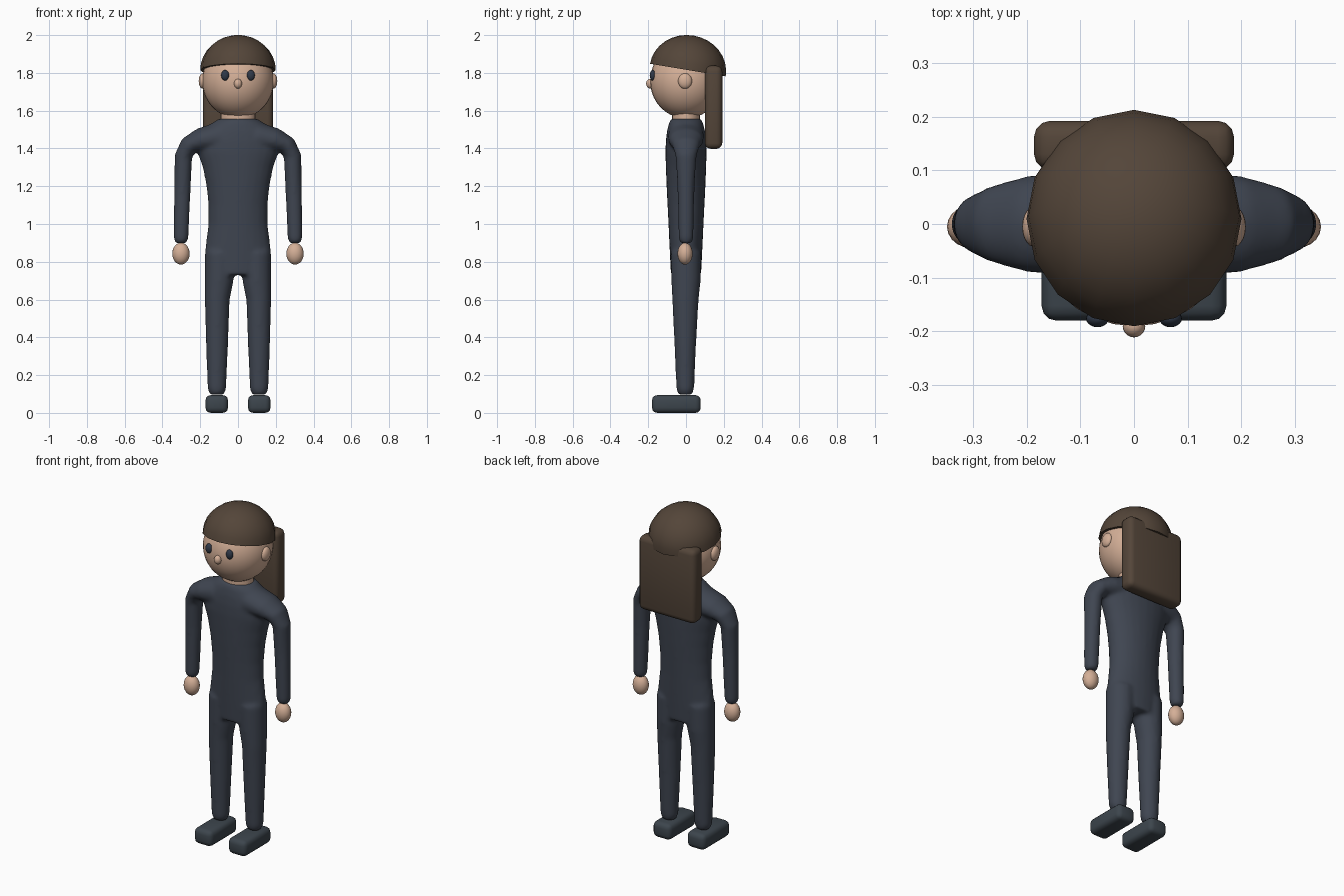
import bpy, bmesh, math
from mathutils import Vector, Matrix

if "Cube" in bpy.data.objects:
    bpy.data.objects.remove(bpy.data.objects["Cube"])


def material(name, rgb):
    m = bpy.data.materials.new(name)
    m.diffuse_color = (*rgb, 1)
    m.use_nodes = True
    m.node_tree.nodes["Principled BSDF"].inputs["Base Color"].default_value = m.diffuse_color
    return m


SUIT = material("navy_suit", (0.050, 0.060, 0.082))
SHOE = material("slate_shoe", (0.046, 0.060, 0.074))
SKIN = material("skin", (0.66, 0.43, 0.31))
HAIR = material("brown_hair", (0.088, 0.060, 0.041))
EYE = material("dark_eye", (0.030, 0.041, 0.065))


def finish(name, bm, mat, angle=None):
    bmesh.ops.recalc_face_normals(bm, faces=bm.faces[:])
    me = bpy.data.meshes.new(name)
    bm.to_mesh(me)
    bm.free()
    me.materials.append(mat)
    ob = bpy.data.objects.new(name, me)
    bpy.context.collection.objects.link(ob)
    if angle:
        bpy.context.view_layer.objects.active = ob
        ob.select_set(True)
        bpy.ops.object.shade_smooth_by_angle(angle=math.radians(angle))
        ob.select_set(False)
    return ob


def ellipsoid(name, centre, radii, mat, seg=20, rings=12):
    bm = bmesh.new()
    bmesh.ops.create_uvsphere(bm, u_segments=seg, v_segments=rings, radius=1)
    bmesh.ops.transform(bm, verts=bm.verts[:],
                        matrix=Matrix.Translation(centre) @ Matrix.Diagonal((*radii, 1)))
    return finish(name, bm, mat, 60)


def rounded_box(name, lo, hi, bevel, mat):
    lo, hi = Vector(lo), Vector(hi)
    bm = bmesh.new()
    bmesh.ops.create_cube(bm, size=1)
    bmesh.ops.transform(bm, verts=bm.verts[:], matrix=Matrix.Translation((lo + hi) / 2)
                        @ Matrix.Diagonal((*(hi - lo), 1)))
    bmesh.ops.bevel(bm, geom=bm.edges[:], offset=bevel, segments=3, profile=0.5,
                    affect='EDGES', clamp_overlap=True)
    return finish(name, bm, mat, 40)


def tube(bm, stations, n=24):
    """Loft ellipses; station = (x, y, z, radius in the xz plane, radius in y)."""
    pts = [Vector(s[:3]) for s in stations]
    loops = []
    for i, s in enumerate(stations):
        t = pts[min(i + 1, len(pts) - 1)] - pts[max(i - 1, 0)]
        t.y = 0
        t.normalize()
        side = Vector((t.z, 0, -t.x))
        loops.append([bm.verts.new(pts[i] + side * s[3] * math.cos(a)
                                   + Vector((0, s[4] * math.sin(a), 0)))
                      for a in (2 * math.pi * k / n for k in range(n))])
    for a, b in zip(loops, loops[1:]):
        for k in range(n):
            bm.faces.new((a[k], a[(k + 1) % n], b[(k + 1) % n], b[k]))
    bm.faces.new(loops[0])
    bm.faces.new(loops[-1])


# Suit: torso, arms and legs fused into one smooth skin
body = bmesh.new()
tube(body, [(0, 0.000, z, w, d) for z, w, d in (
    (0.73, 0.165, 0.080), (0.85, 0.176, 0.086), (1.00, 0.157, 0.093),
    (1.10, 0.157, 0.098), (1.20, 0.167, 0.103), (1.30, 0.187, 0.107),
    (1.38, 0.215, 0.109), (1.44, 0.215, 0.107), (1.49, 0.190, 0.101),
    (1.53, 0.145, 0.092), (1.558, 0.100, 0.080))])
for s in (-1, 1):
    tube(body, [(s * x, 0, z, r, ry) for x, z, r, ry in (
        (0.10, 1.460, 0.080, 0.098), (0.20, 1.443, 0.064, 0.090),
        (0.262, 1.415, 0.050, 0.072), (0.289, 1.360, 0.047, 0.056),
        (0.294, 1.200, 0.044, 0.045), (0.300, 1.000, 0.041, 0.041),
        (0.302, 0.920, 0.039, 0.039), (0.302, 0.897, 0.028, 0.028))])
    tube(body, [(s * x, y, z, r, ry) for x, y, z, r, ry in (
        (0.112, -0.004, 0.096, 0.036, 0.036), (0.112, -0.004, 0.125, 0.049, 0.047),
        (0.111, -0.004, 0.350, 0.058, 0.057), (0.110, -0.003, 0.600, 0.066, 0.070),
        (0.100, 0.000, 0.700, 0.076, 0.078), (0.095, 0.000, 0.850, 0.080, 0.080))])
suit = finish("body_suit", body, SUIT)
remesh = suit.modifiers.new("fuse", 'REMESH')
remesh.mode = 'VOXEL'
remesh.voxel_size = 0.011
remesh.use_smooth_shade = True
smooth = suit.modifiers.new("soften", 'SMOOTH')
smooth.factor = 0.5
smooth.iterations = 7

# Neck and head
neck = bmesh.new()
tube(neck, [(0, 0, 1.50, 0.092, 0.074), (0, 0, 1.62, 0.092, 0.074)])
finish("neck", neck, SKIN, 40)
ellipsoid("head", (0, 0, 1.757), (0.19, 0.19, 0.198), SKIN, 32, 20)
ellipsoid("nose", (0, -0.19, 1.743), (0.021, 0.021, 0.026), SKIN)

# Paired parts
for s, side in ((-1, "left"), (1, "right")):
    ellipsoid(side + "_ear", (s * 0.187, -0.005, 1.757), (0.021, 0.037, 0.041), SKIN)
    ellipsoid(side + "_eye", (s * 0.068, -0.176, 1.787), (0.021, 0.016, 0.028), EYE)
    ellipsoid(side + "_hand", (s * 0.302, -0.005, 0.843), (0.046, 0.040, 0.058), SKIN)
    x0, x1 = sorted((s * 0.053, s * 0.172))
    rounded_box(side + "_shoe", (x0, -0.18, 0.0), (x1, 0.078, 0.094), 0.028, SHOE)

# Hair cap: tilted half dome, higher over the forehead
cap = bmesh.new()
bmesh.ops.create_uvsphere(cap, u_segments=16, v_segments=16, radius=1)
bmesh.ops.bisect_plane(cap, geom=cap.verts[:] + cap.edges[:] + cap.faces[:],
                       plane_co=(0, 0, 0), plane_no=(0, 0, -1), clear_outer=True)
bmesh.ops.holes_fill(cap, edges=[e for e in cap.edges if e.is_boundary], sides=0)
bmesh.ops.transform(cap, verts=cap.verts[:], matrix=Matrix.Translation((0, 0.01, 1.815))
                    @ Matrix.Rotation(math.radians(-9.5), 4, 'X')
                    @ Matrix.Diagonal((0.2, 0.203, 0.185, 1)))
finish("hair_cap", cap, HAIR, 40)

# Long hair hanging down the back
rounded_box("back_hair", (-0.186, 0.10, 1.398), (0.186, 0.192, 1.838), 0.03, HAIR)
